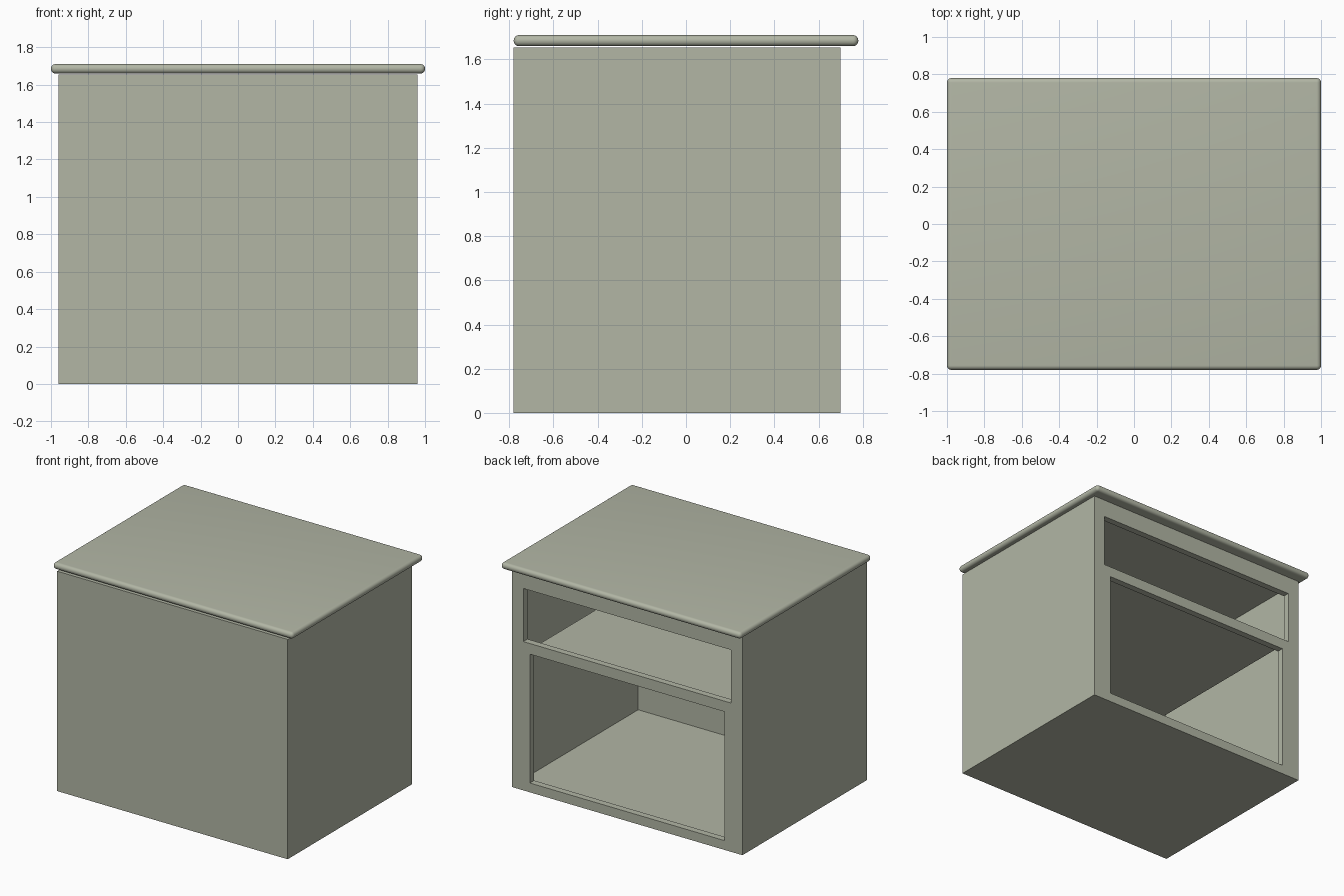
import bpy, math

if "Cube" in bpy.data.objects:
    bpy.data.objects.remove(bpy.data.objects["Cube"])

paint = bpy.data.materials.new("sage_grey")
paint.diffuse_color = (0.445, 0.468, 0.376, 1)
paint.use_nodes = True
paint.node_tree.nodes["Principled BSDF"].inputs["Base Color"].default_value = paint.diffuse_color


def box(name, x, y, z):
    """Axis-aligned box from (min, max) ranges."""
    bpy.ops.mesh.primitive_cube_add(size=1)
    o = bpy.context.object
    o.name = name
    for v in o.data.vertices:
        v.co = [r[0] + (c + 0.5) * (r[1] - r[0]) for c, r in zip(v.co, (x, y, z))]
    o.data.materials.append(paint)
    return o


def apply_modifier(o, m):
    bpy.ops.object.select_all(action='DESELECT')
    o.select_set(True)
    bpy.context.view_layer.objects.active = o
    bpy.ops.object.modifier_apply(modifier=m.name)


def cut(target, x, y, z):
    """Subtract a box from the target."""
    cutter = box("cutter", x, y, z)
    m = target.modifiers.new("cut", 'BOOLEAN')
    m.operation = 'DIFFERENCE'
    m.solver = 'EXACT'
    m.object = cutter
    apply_modifier(target, m)
    bpy.data.objects.remove(cutter)


# Hollow carcass with an upper and a lower opening in the back
body = box("cabinet_body", (-0.96, 0.96), (-0.78, 0.70), (0, 1.655))
cut(body, (-0.92, 0.92), (-0.745, 0.65), (0.04, 1.62))
cut(body, (-0.865, 0.865), (0.6, 0.8), (1.12, 1.52))
cut(body, (-0.81, 0.81), (0.6, 0.8), (0.07, 1.04))

# Inner shelf behind the rail between the openings
box("shelf", (-0.79, 0.79), (-0.745, 0.65), (1.05, 1.09))

# Worktop with fully rounded edges
top = box("worktop", (-1, 1), (-0.78, 0.78), (1.66, 1.71))
m = top.modifiers.new("round", 'BEVEL')
m.width = 0.024
m.segments = 6
apply_modifier(top, m)
bpy.ops.object.shade_smooth_by_angle(angle=math.radians(35))
